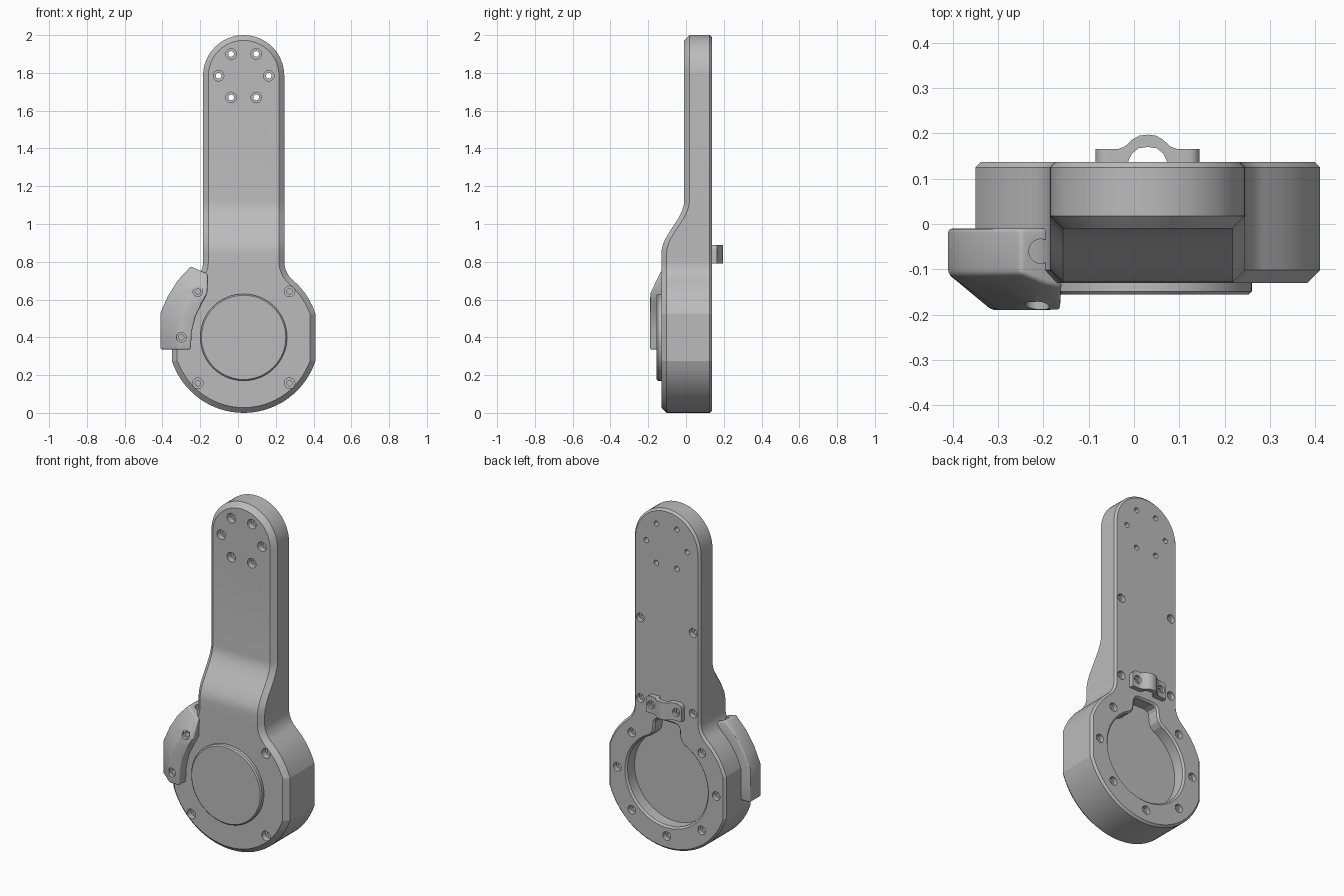
import bpy, bmesh, math
from math import sin, cos, pi, radians

cube = bpy.data.objects.get("Cube")
if cube:
    bpy.data.objects.remove(cube, do_unlink=True)

grey = bpy.data.materials.new("grey_metal")
grey.use_nodes = True
COLOUR = (0.5, 0.5, 0.5, 1)
grey.diffuse_color = COLOUR
grey.node_tree.nodes["Principled BSDF"].inputs["Base Color"].default_value = COLOUR

CX, HUB = 0.03, 0.4      # centre line and hub height
BACK, FRONT = 0.137, -0.13


def make_object(name, bm):
    bmesh.ops.remove_doubles(bm, verts=bm.verts, dist=1e-5)
    bmesh.ops.recalc_face_normals(bm, faces=bm.faces)
    mesh = bpy.data.meshes.new(name)
    bm.to_mesh(mesh)
    bm.free()
    obj = bpy.data.objects.new(name, mesh)
    bpy.context.collection.objects.link(obj)
    mesh.materials.append(grey)
    return obj


def loft(bm, sections, close=True):
    """Join equal closed loops of points into a skin."""
    rows = [[bm.verts.new(p) for p in s] for s in sections]
    for a, b in zip(rows, rows[1:]):
        for i in range(len(a)):
            j = (i + 1) % len(a)
            bm.faces.new((a[i], a[j], b[j], b[i]))
    if close:
        bm.faces.new(rows[0])
        bm.faces.new(rows[-1])


def arc(cx, cz, r, start, end, n):
    angles = [radians(start + (end - start) * i / n) for i in range(n + 1)]
    return [(cx + r * cos(a), cz + r * sin(a)) for a in angles]


def shell(bm, half, rings):
    """Symmetric solid from a half outline; rings are (inset, depth function)."""
    sections = []
    for i, (u, z) in enumerate(half):
        a, b = half[max(i - 1, 0)], half[min(i + 1, len(half) - 1)]
        du, dz = b[0] - a[0], b[1] - a[1]
        size = math.hypot(du, dz)
        nu, nz = dz / size, -du / size
        if i in (0, len(half) - 1):
            nu, nz = 0, (-1 if i == 0 else 1)
        side = [(u - nu * k, depth(z), z - nz * k) for k, depth in rings]
        sections.append([(CX - x, y, h) for x, y, h in side] +
                        [(CX + x, y, h) for x, y, h in reversed(side)])
    loft(bm, sections, close=False)


def lathe(bm, x, z, profile, n=24):
    """Turn a (radius, y) profile about an axis along y."""
    n_angles = [2 * pi * i / n for i in range(n)]
    loft(bm, [[(x + r * cos(a), y, z + r * sin(a)) for a in n_angles]
              for r, y in profile])


def finish(obj, cutter=None, angle=15):
    if cutter:
        cutter.hide_render = True
        mod = obj.modifiers.new("holes", 'BOOLEAN')
        mod.operation, mod.solver, mod.object = 'DIFFERENCE', 'EXACT', cutter
    bpy.ops.object.select_all(action='DESELECT')
    bpy.context.view_layer.objects.active = obj
    obj.select_set(True)
    for mod in list(obj.modifiers):
        bpy.ops.object.modifier_apply(modifier=mod.name)
    if cutter:
        bpy.data.objects.remove(cutter, do_unlink=True)
    bpy.ops.object.shade_smooth_by_angle(angle=radians(angle))


def front_depth(z):
    """Front surface steps back from the thick hub to the thin arm."""
    t = min(max((z - 0.85) / 0.27, 0), 1)
    return FRONT + 0.12 * t * t * (3 - 2 * t)


# Main body: flat-sided hub, concave shoulders, straight arm, round tip
flat = math.degrees(math.acos(0.95))
outline = arc(0, HUB, 0.4, -90, -flat, 14) + arc(0, HUB, 0.4, flat, 49.6, 5)
outline += arc(0.34, 0.8, 0.125, 229.6, 180, 8)[1:]
outline += [(0.215, 0.85 + 0.27 * i / 12) for i in range(13)]
outline += arc(0, 1.785, 0.215, 0, 90, 16)
outline[0], outline[-1] = (0, 0), (0, 2)
bm = bmesh.new()
shell(bm, outline, [(0.012, lambda z: BACK), (0, lambda z: BACK - 0.012),
                    (0, lambda z: front_depth(z) + 0.028), (0.028, front_depth)])
body = make_object("body", bm)

# Keyhole pocket in the back, with a chamfered rim
cut = bmesh.new()
keyhole = arc(0, HUB, 0.262, -90, 65, 28)
keyhole += [(0.09, 0.66), (0.082, 0.685), (0.08, 0.725), (0.07, 0.743), (0.05, 0.75), (0, 0.75)]
keyhole[0] = (0, HUB - 0.262)
shell(cut, keyhole, [(-0.02, lambda z: BACK + 0.01), (0, lambda z: BACK - 0.01),
                     (0, lambda z: BACK - 0.075)])

# Tip mounting holes, right through
for k in range(6):
    a = k * pi / 3
    lathe(cut, CX + 0.133 * cos(a), 1.785 + 0.133 * sin(a),
          [(0.028, -0.05), (0.028, 0.025), (0.015, 0.025), (0.015, 0.2)])

# Front hub screw holes
for x in (-0.243, 0.243):
    for z in (-0.243, 0.243):
        lathe(cut, CX + x, HUB + z,
              [(0.028, -0.2), (0.028, -0.095), (0.014, -0.095), (0.014, -0.06)])

# Back screw holes around the pocket and along the arm
spots = [(0.322 * sin(k * pi / 4), HUB + 0.322 * cos(k * pi / 4)) for k in range(1, 8)]
spots += [(x, z) for x in (-0.172, 0.172) for z in (0.845, 1.32)]
for x, z in spots:
    lathe(cut, CX + x, z,
          [(0.025, 0.2), (0.025, 0.11), (0.013, 0.11), (0.013, 0.085)])
finish(body, make_object("body_cutter", cut))

# Round cover plate on the front of the hub
bm = bmesh.new()
lathe(bm, CX, HUB, [(0.23, FRONT + 0.02), (0.23, -0.149), (0.223, -0.156)], 64)
finish(make_object("cover_plate", bm))

# Side grip: curved block with a sloping outer front
outer = [(-0.41, 0.335), (-0.41, 0.44), (-0.41, 0.53), (-0.37, 0.62), (-0.32, 0.7), (-0.25, 0.775)]
inner = [(-0.25, 0.335), (-0.245, 0.43), (-0.225, 0.51), (-0.19, 0.58), (-0.163, 0.63), (-0.16, 0.735)]
sections = []
for o, i in zip(outer, inner):
    def point(t, y):
        x, z = (o[k] + (i[k] - o[k]) * t for k in (0, 1))
        return x, max(y, -0.19 + 0.48 * max(0, z - 0.63)), z
    sections.append([point(0, -0.01), point(0, -0.11), point(0.6, -0.19),
                     point(1, -0.19), point(1, -0.125), point(0.75, -0.09), point(0.75, -0.01)])
bm = bmesh.new()
loft(bm, sections)
grip = make_object("side_grip", bm)
bevel = grip.modifiers.new("soft_edges", 'BEVEL')
bevel.width, bevel.segments, bevel.angle_limit = 0.018, 3, radians(28)

# Grip screw holes and cable notch
cut = bmesh.new()
for x, z in ((-0.213, 0.643), (-0.3, 0.4)):
    lathe(cut, x, z, [(0.026, -0.25), (0.026, -0.168), (0.014, -0.168), (0.014, -0.14)])
notch = [(-0.205 + 0.027 * cos(a), -0.06 + 0.027 * sin(a))
         for a in (2 * pi * k / 20 for k in range(20))]
loft(cut, [[(x, y, z) for x, y in notch] for z in (0.68, 0.9)])
finish(grip, make_object("grip_cutter", cut), 30)

# Cable clip: arched strap with rounded tabs
top = [(0.115, BACK - 0.002), (0.115, 0.165), (0.066, 0.165), (0.05, 0.171),
       (0.034, 0.186), (0.018, 0.195), (0, 0.197)]
under = [(0, 0.17), (0.02, 0.167), (0.035, 0.155), (0.044, BACK - 0.002)]
half = top + under
strap = bmesh.new()
for s in (-1, 1):
    pts = [(CX + s * x, y) for x, y in half]
    low, high = [[strap.verts.new((x, y, z)) for x, y in pts] for z in (0.79, 0.89)]
    strap.faces.new(low)
    strap.faces.new(high)
    for k in range(len(pts)):
        j = (k + 1) % len(pts)
        if k != len(top) - 1:     # leave the middle open to weld both halves
            strap.faces.new((low[k], low[j], high[j], high[k]))
bmesh.ops.remove_doubles(strap, verts=strap.verts, dist=1e-5)
corners = [e for e in strap.edges if all(abs(v.co.x - CX) > 0.11 for v in e.verts)
           and abs(e.verts[0].co.y - e.verts[1].co.y) > 0.01]
bmesh.ops.bevel(strap, geom=corners, offset=0.025, segments=5, profile=0.5, affect='EDGES')
clip = make_object("cable_clip", strap)
cut = bmesh.new()
for x in (-0.082, 0.082):
    lathe(cut, CX + x, 0.84, [(0.023, 0.2), (0.023, 0.15), (0.013, 0.15), (0.013, 0.142)])
finish(clip, make_object("clip_cutter", cut), 30)
